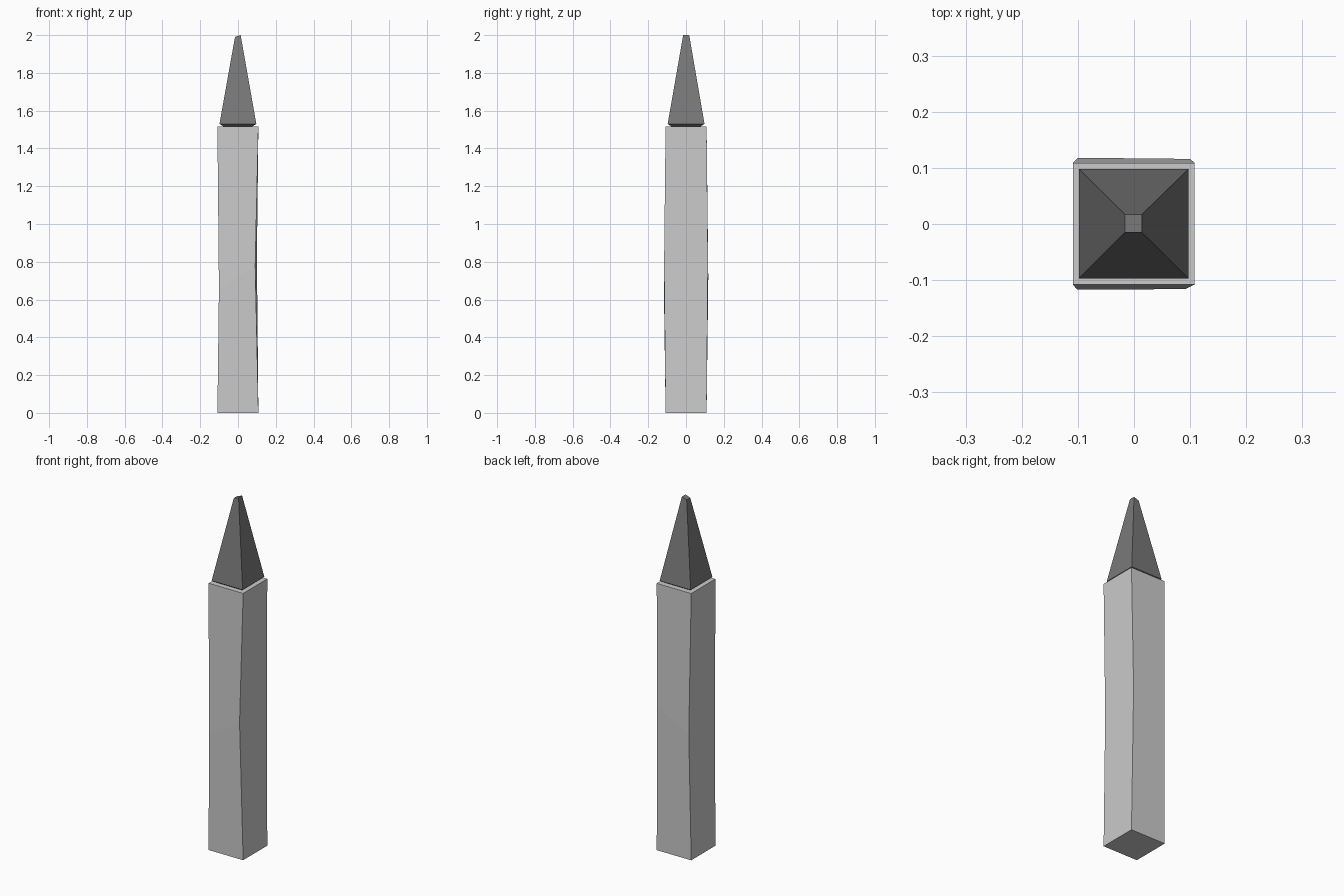
import bpy, bmesh

if "Cube" in bpy.data.objects:
    bpy.data.objects.remove(bpy.data.objects["Cube"])


def ring(x0, x1, y0, y1, z):
    return [(x0, y0, z), (x1, y0, z), (x1, y1, z), (x0, y1, z)]


def loft(name, rings, grey):
    """Closed four-sided solid through a stack of rings."""
    bm = bmesh.new()
    rows = [[bm.verts.new(p) for p in r] for r in rings]
    bm.faces.new(rows[0][::-1])
    bm.faces.new(rows[-1])
    for low, high in zip(rows, rows[1:]):
        for i in range(4):
            j = (i + 1) % 4
            bm.faces.new((low[i], low[j], high[j], high[i]))
    bmesh.ops.recalc_face_normals(bm, faces=bm.faces)
    mesh = bpy.data.meshes.new(name)
    bm.to_mesh(mesh)
    bm.free()
    mat = bpy.data.materials.new(name + "_grey")
    mat.diffuse_color = (grey, grey, grey, 1)
    mat.use_nodes = True
    mat.node_tree.nodes["Principled BSDF"].inputs["Base Color"].default_value = mat.diffuse_color
    mesh.materials.append(mat)
    obj = bpy.data.objects.new(name, mesh)
    bpy.context.collection.objects.link(obj)
    return obj


# Square post, slightly uneven halfway up
middle = [(-0.101, -0.117, 0.66), (0.091, -0.116, 0.78),
          (0.100, 0.116, 0.82), (-0.100, 0.118, 0.72)]
loft("post", [ring(-0.109, 0.108, -0.108, 0.109, 0.0),
              middle,
              ring(-0.109, 0.108, -0.108, 0.109, 1.517)], 0.55)

# Tapered spike with an undercut lower edge and a slightly tilted blunt tip
tip = [(-0.016, -0.015, 1.99), (0.014, -0.015, 2.0),
       (0.014, 0.017, 2.0), (-0.016, 0.017, 1.99)]
loft("spike", [ring(-0.075, 0.074, -0.075, 0.075, 1.515),
               ring(-0.098, 0.097, -0.097, 0.098, 1.530),
               tip], 0.19)
